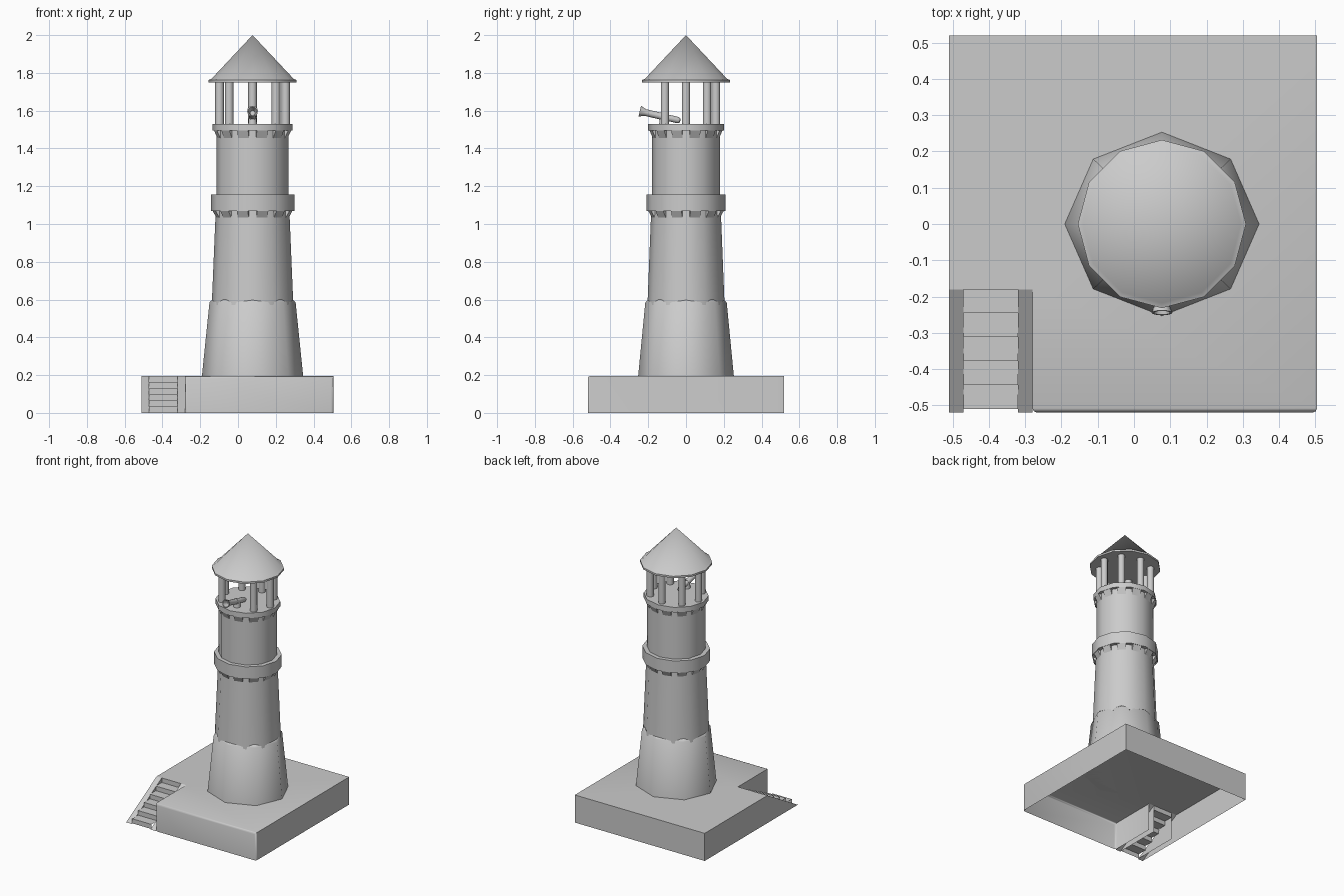
import bpy, bmesh
from math import sin, cos, pi, radians
from mathutils import Vector, Matrix

if "Cube" in bpy.data.objects:
    bpy.data.objects.remove(bpy.data.objects["Cube"])

CX, SY = 0.077, 0.945          # tower axis and its slight flattening in y


def make(name, bm, smooth=50):
    bmesh.ops.recalc_face_normals(bm, faces=bm.faces)
    me = bpy.data.meshes.new(name)
    bm.to_mesh(me)
    bm.free()
    ob = bpy.data.objects.new(name, me)
    bpy.context.collection.objects.link(ob)
    if smooth:
        me.shade_smooth()
        me.set_sharp_from_angle(angle=radians(smooth))
    return ob


def lathe(name, profile, sides, sy=SY, matrix=None, smooth=50):
    """Closed solid from (radius, height) points; zero radius gives a tip."""
    bm = bmesh.new()
    rings = []
    for r, z in profile:
        n = sides if r > 0 else 1
        rings.append([bm.verts.new((r * cos(2 * pi * i / sides), sy * r * sin(2 * pi * i / sides), z))
                      for i in range(n)])
    for a, b in zip(rings, rings[1:]):
        for i in range(sides):
            j = (i + 1) % sides
            f = [a[i % len(a)], a[j % len(a)], b[j % len(b)], b[i % len(b)]]
            bm.faces.new(list(dict.fromkeys(f)))
    for ring in (rings[0], rings[-1]):
        if len(ring) > 1:
            bm.faces.new(ring)
    bm.transform(matrix or Matrix.Translation((CX, 0, 0)))
    return make(name, bm, smooth)


# plinth: hollow slab with a corner notch, open underneath
bm = bmesh.new()
outline = [(-.51, .52), (-.51, -.18), (-.28, -.18), (-.28, -.52), (.505, -.52), (.505, .52)]
top = [bm.verts.new((x, y, .195)) for x, y in outline]
low = [bm.verts.new((x, y, 0)) for x, y in outline]
bm.faces.new(top)
for i in range(6):
    if i != 1:
        j = (i + 1) % 6
        bm.faces.new((top[i], low[i], low[j], top[j]))
front = [e for e in bm.edges if all(v.co.y < -.5 for v in e.verts) and
         any(v.co.z > .1 for v in e.verts)]
bmesh.ops.bevel(bm, geom=front, offset=.012, segments=2, profile=.5, affect='EDGES')
make("plinth", bm)

# stair side walls: sloping wedges
for name, x0, x1 in (("stair_wall_left", -.51, -.47), ("stair_wall_right", -.32, -.28)):
    bm = bmesh.new()
    a, b = [[bm.verts.new((x, y, z)) for y, z in ((-.52, 0), (-.18, 0), (-.18, .195))] for x in (x0, x1)]
    bm.faces.new(a)
    bm.faces.new(b)
    bm.faces.new((a[0], a[2], b[2], b[0]))
    make(name, bm, 0)

# steps: folded strip of risers and treads
bm = bmesh.new()
pts, n = [], 6
for i in range(n):
    y = -.51 + .33 * i / (n - 1)
    pts += [(y, .195 * i / n), (y, .195 * (i + 1) / n)]
rows = [[bm.verts.new((x, y, z)) for x in (-.47, -.32)] for y, z in pts]
for a, b in zip(rows, rows[1:]):
    bm.faces.new((a[0], a[1], b[1], b[0]))
make("steps", bm, 0)

# tower shaft
lathe("tower_foot", [(.268, .195), (.228, .585), (.212, .6)], 8)
lathe("tower_lower_shaft", [(.216, .57), (.195, 1.07)], 12)
lathe("tower_upper_shaft", [(.191, 1.14), (.191, 1.5)], 12)
lathe("middle_ring", [(.19, 1.07), (.221, 1.07), (.221, 1.155), (.19, 1.155)], 12)
lathe("lantern_floor", [(.19, 1.495), (.212, 1.495), (.212, 1.53)], 12)

# flared brackets under the two projecting rings
for name, z0, z1, r0, r1 in (("middle_brackets", 1.025, 1.071, .188, .217),
                             ("upper_brackets", 1.45, 1.496, .185, .209)):
    bm = bmesh.new()
    for k in range(12):
        ang = (k + .5) * pi / 6
        vs = []
        for w in (-.03, .03):
            row = []
            for r, z in ((.16, z0), (r0 * .985, z0), (r1 * .975, z1), (.16, z1)):
                p = Matrix.Rotation(ang, 3, 'Z') @ Vector((r, w, z))
                row.append(bm.verts.new((p.x + CX, p.y * SY, z)))
            vs.append(row)
        bm.faces.new(vs[0])
        bm.faces.new(vs[1])
        for i in range(4):
            j = (i + 1) % 4
            bm.faces.new((vs[0][i], vs[0][j], vs[1][j], vs[1][i]))
    make(name, bm, 0)

# lantern columns, leaving the front open
for k in range(8):
    if k != 6:
        a = k * pi / 4
        pos = Matrix.Translation((CX + .175 * cos(a), .158 * sin(a), 0))
        lathe(f"column_{k}", [(.023, 1.525), (.023, 1.76)], 10, 1, pos)

# conical roof with a thin rim
lathe("roof", [(.232, 1.75), (.232, 1.763), (.218, 1.768), (0, 2.0)], 12, 1)

# telescope pointing out and slightly up, on a short post
tip, tail = Vector((CX, -.245, 1.597)), Vector((CX, -.03, 1.547))
aim = Matrix.Translation(tail) @ (tip - tail).to_track_quat('Z', 'Y').to_matrix().to_4x4()
L = (tip - tail).length
lathe("telescope", [(0, 0), (.012, .003), (.017, .015), (.017, .09), (.02, .09), (.02, .11), (.018, .11),
                    (.018, L - .03), (.029, L), (.023, L), (.013, L - .04), (0, L - .04)], 12, 1, aim)
lathe("telescope_post", [(.024, 1.525), (.018, 1.575)], 10, 1, Matrix.Translation((CX, -.12, 0)))
